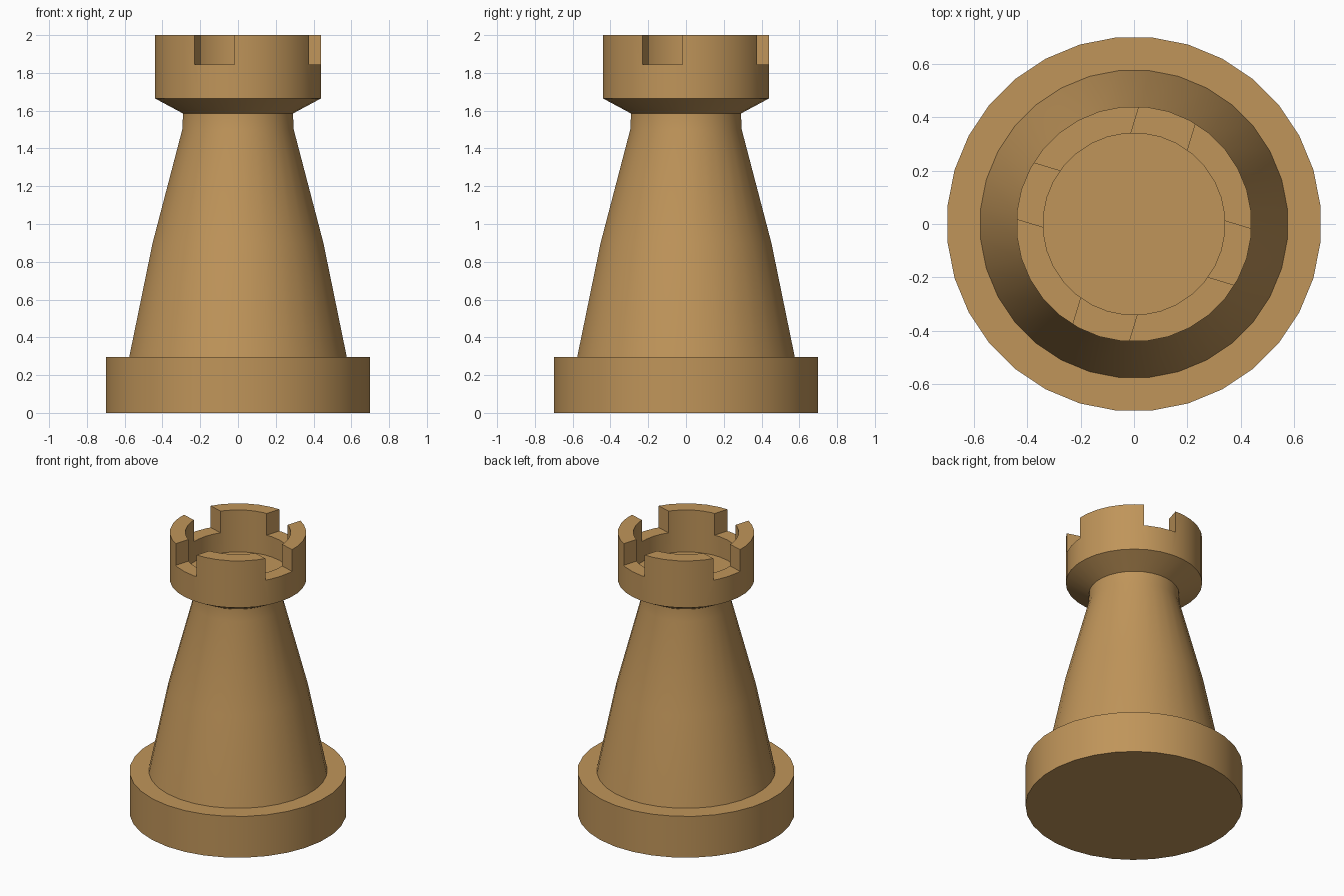
import bpy, bmesh, math

if "Cube" in bpy.data.objects:
    bpy.data.objects.remove(bpy.data.objects["Cube"])

SIDES = 32
K = 1 / math.cos(math.pi / SIDES)   # flats of the polygon face the axes

wood = bpy.data.materials.new("light wood")
wood.diffuse_color = (0.525, 0.30, 0.102, 1)
wood.use_nodes = True
wood.node_tree.nodes["Principled BSDF"].inputs["Base Color"].default_value = wood.diffuse_color

# Outline of the tower: base, tapered body, neck, flared head, hollow top
profile = [(0.70, 0), (0.70, 0.295), (0.576, 0.295), (0.452, 0.90),
           (0.295, 1.50), (0.291, 1.585), (0.44, 1.665), (0.44, 2.0),
           (0.34, 2.0), (0.34, 1.70)]


def lathe(name, pts):
    bm = bmesh.new()
    rings = []
    for r, z in pts:
        ring = []
        for i in range(SIDES):
            a = 2 * math.pi * (i + 0.5) / SIDES
            ring.append(bm.verts.new((r * K * math.cos(a), r * K * math.sin(a), z)))
        rings.append(ring)
    for lo, hi in zip(rings, rings[1:]):
        for i in range(SIDES):
            j = (i + 1) % SIDES
            bm.faces.new((lo[i], lo[j], hi[j], hi[i]))
    bm.faces.new(rings[0][::-1])
    bm.faces.new(rings[-1])
    bmesh.ops.recalc_face_normals(bm, faces=bm.faces)
    me = bpy.data.meshes.new(name)
    bm.to_mesh(me)
    bm.free()
    me.materials.append(wood)
    ob = bpy.data.objects.new(name, me)
    bpy.context.collection.objects.link(ob)
    return ob


tower = lathe("tower", profile)

# Two crossing slots cut four notches in the rim
cutters = []
for k in range(2):
    bpy.ops.mesh.primitive_cube_add(size=1, location=(0, 0, 2.0425))
    c = bpy.context.object
    c.name = f"notch_cutter_{k + 1}"
    c.scale = (0.22, 1.4, 0.395)
    c.rotation_euler.z = math.radians(-16.875 + 90 * k)
    c.hide_render = True
    c.data.materials.append(wood)
    cutters.append(c)

bpy.ops.object.select_all(action='DESELECT')
bpy.context.view_layer.objects.active = tower
tower.select_set(True)
for c in cutters:
    m = tower.modifiers.new("notch", 'BOOLEAN')
    m.operation = 'DIFFERENCE'
    m.solver = 'EXACT'
    m.object = c
    bpy.context.view_layer.update()
    bpy.ops.object.modifier_apply(modifier=m.name)
for c in cutters:
    bpy.data.objects.remove(c)

bpy.ops.object.shade_smooth_by_angle(angle=math.radians(30))
